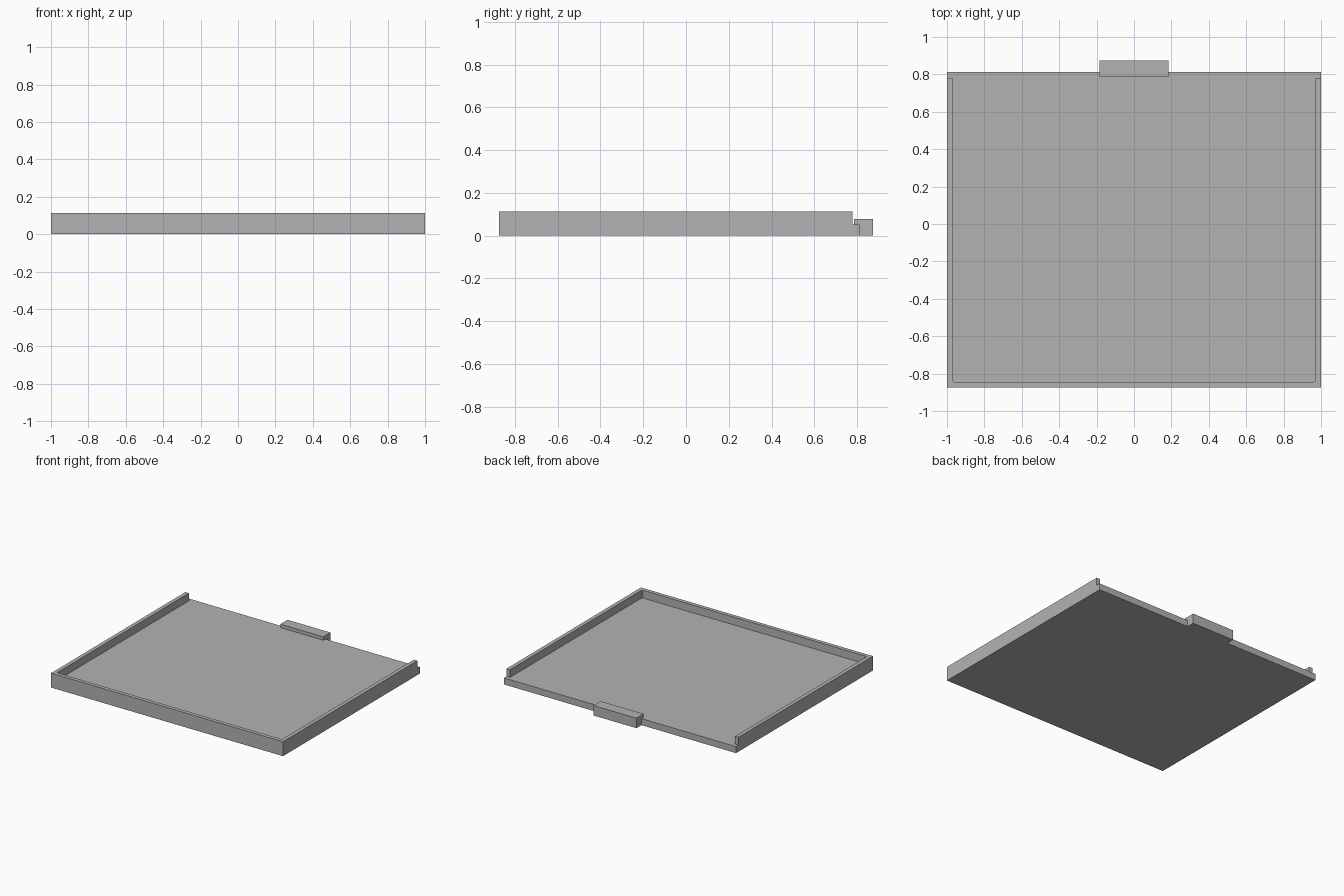
import bpy
import bmesh

cube = bpy.data.objects.get("Cube")
if cube:
    bpy.data.objects.remove(cube, do_unlink=True)

# Single grey finish
GREY = (0.45, 0.45, 0.45, 1.0)
grey = bpy.data.materials.new("plain_grey")
grey.use_nodes = True
grey.diffuse_color = GREY
grey.node_tree.nodes["Principled BSDF"].inputs["Base Color"].default_value = GREY


def prism(name, outline, z0, z1):
    """Extrude a flat outline from z0 up to z1."""
    bm = bmesh.new()
    base = bm.faces.new([bm.verts.new((x, y, z0)) for x, y in outline])
    top = bmesh.ops.extrude_face_region(bm, geom=[base])["geom"]
    verts = [v for v in top if isinstance(v, bmesh.types.BMVert)]
    bmesh.ops.translate(bm, verts=verts, vec=(0, 0, z1 - z0))
    bmesh.ops.recalc_face_normals(bm, faces=bm.faces)
    mesh = bpy.data.meshes.new(name)
    bm.to_mesh(mesh)
    bm.free()
    mesh.materials.append(grey)
    obj = bpy.data.objects.new(name, mesh)
    bpy.context.collection.objects.link(obj)
    return obj


def mirrored(half):
    """Complete a symmetric outline from its +x half."""
    return half + [(-x, y) for x, y in reversed(half)]


FRONT, BACK, WALL_END, TAB_END = -0.874, 0.812, 0.78, 0.874
FLOOR, RIM, TAB_TOP = 0.051, 0.112, 0.078
WALL, CHAMFER = 0.03, 0.008
inner_x, inner_y = 1 - WALL, FRONT + WALL

# Floor slab, with the back lip left open around the tab
prism("floor_panel", mirrored([(0.185, WALL_END + 0.006), (0.185, BACK),
                               (1, BACK), (1, FRONT)]), 0, FLOOR)

# Raised rim on the front and both sides, with small inner corner chamfers
prism("rim", mirrored([(1, FRONT), (1, WALL_END), (inner_x, WALL_END),
                       (inner_x, inner_y + CHAMFER),
                       (inner_x - CHAMFER, inner_y)]), FLOOR, RIM)

# Pull tab at the back
prism("back_tab", mirrored([(0.185, WALL_END + 0.006), (0.185, TAB_END)]),
      0, TAB_TOP)
